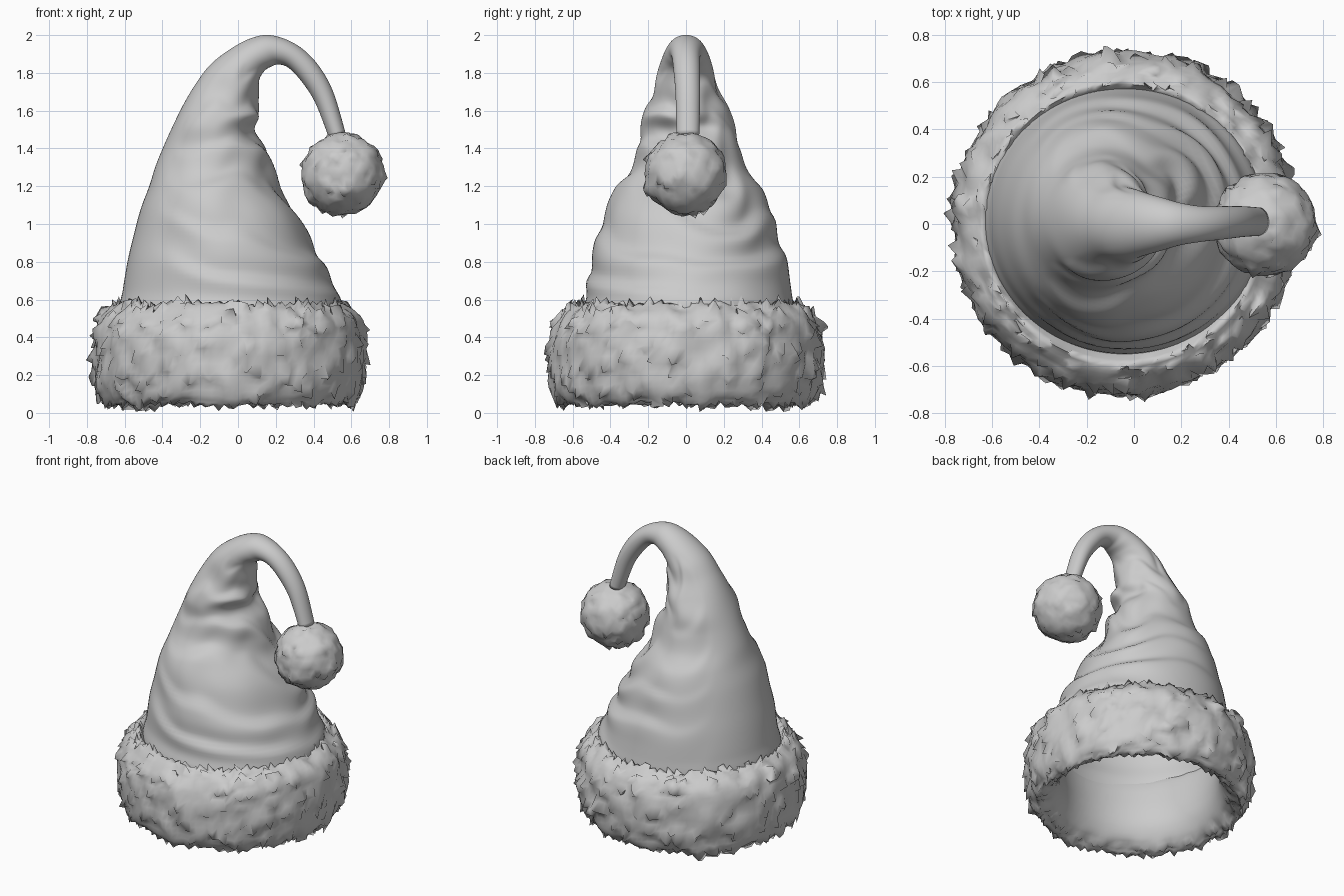
import bpy, bmesh, math, random
from mathutils import Vector, noise

if "Cube" in bpy.data.objects:
    bpy.data.objects.remove(bpy.data.objects["Cube"])

random.seed(7)
TAU = 2 * math.pi
UP = Vector((0, 0, 1))


def finish(bm, name, angle):
    bmesh.ops.recalc_face_normals(bm, faces=bm.faces)
    me = bpy.data.meshes.new(name)
    bm.to_mesh(me)
    bm.free()
    ob = bpy.data.objects.new(name, me)
    bpy.context.collection.objects.link(ob)
    bpy.ops.object.select_all(action='DESELECT')
    ob.select_set(True)
    bpy.context.view_layer.objects.active = ob
    bpy.ops.object.shade_smooth_by_angle(angle=math.radians(angle))
    return ob


def spline(rows, sub):
    """Catmull-Rom through rows of numbers."""
    out = []
    for i in range(len(rows) - 1):
        p = [rows[max(0, min(len(rows) - 1, i + k))] for k in (-1, 0, 1, 2)]
        for s in range(sub):
            t = s / sub
            out.append([0.5 * (2 * b + (c - a) * t + (2*a - 5*b + 4*c - d) * t*t
                               + (3*b - a - 3*c + d) * t**3) for a, b, c, d in zip(*p)])
    return out + [list(rows[-1])]


def loft(bm, rings, closed=False):
    vs = [[bm.verts.new(p) for p in r] for r in rings]
    n = len(vs[0])
    for i in range(len(vs) if closed else len(vs) - 1):
        a, b = vs[i], vs[(i + 1) % len(vs)]
        for j in range(n):
            k = (j + 1) % n
            bm.faces.new((a[j], a[k], b[k], b[j]))
    return vs


def comb(v, n, d, size, lift):
    """Pull one vertex out into a lock of fur leaning along d."""
    d = (d - n * d.dot(n)).normalized()
    v.co += d * size + n * lift


# Cloth cone: outer x, z / inner x, z of each ring, then y centre and y half width
rows = [(-.57, .22, .49, .22, 0, .53), (-.63, .50, .55, .50, .01, .56),
        (-.61, .65, .535, .62, .02, .545), (-.585, .80, .46, .77, .015, .52),
        (-.555, .93, .40, .88, .015, .485), (-.515, 1.08, .31, 1.04, .01, .445),
        (-.47, 1.20, .225, 1.17, .015, .385), (-.435, 1.31, .19, 1.28, .015, .305),
        (-.39, 1.42, .145, 1.40, .015, .265), (-.34, 1.53, .08, 1.50, .01, .25),
        (-.285, 1.64, .115, 1.58, .005, .215), (-.225, 1.74, .105, 1.67, 0, .17),
        (-.15, 1.84, .11, 1.75, 0, .15), (-.05, 1.92, .14, 1.81, 0, .13),
        (.06, 1.98, .18, 1.835, 0, .11), (.17, 2.0, .215, 1.845, 0, .09),
        (.30, 1.955, .27, 1.825, 0, .075), (.41, 1.86, .34, 1.75, .005, .07),
        (.50, 1.71, .41, 1.64, .01, .065), (.57, 1.48, .48, 1.46, .01, .06)]
rings = []
fine = spline(rows, 7)
for i, (ax, az, bx, bz, yc, hw) in enumerate(fine):
    f = i / (len(fine) - 1)
    # folds fade out towards the brim and along the tail
    fade = max(0, min(1, (f - .06) / .08)) * max(0, min(1, (.68 - f) / .12))
    c = Vector(((ax + bx) / 2, yc, (az + bz) / 2))
    u = Vector(((bx - ax) / 2, 0, (bz - az) / 2))
    ring = []
    for j in range(96):
        a = TAU * j / 96
        ca, sa = math.cos(a), math.sin(a)
        off = u * ca + Vector((0, hw * sa, 0))
        p = c + off
        wob = noise.noise(Vector((ca * 1.2, sa * 1.2, p.z * 1.6)))
        ph = p.z / .23 + .45 * math.sin(a + .4) + .8 * wob
        saw = ph % 1
        fold = saw / .68 if saw < .68 else (1 - saw) / .32      # soft lap shape
        fold = fold * fold * (3 - 2 * fold) - .5
        mask = max(0, (ca + .75) / 1.75) ** .6
        mask *= .55 + .6 * noise.noise(Vector((ca * 1.6, sa * 1.6, p.z * 1.7 + 5)))
        ring.append(p + off.normalized() * (.055 * fold + .02 * wob) * mask * fade)
    rings.append(ring)
bm = bmesh.new()
loft(bm, rings)
hat = finish(bm, "hat_cloth", 60)
m = hat.modifiers.new("thickness", 'SOLIDIFY')
m.thickness = .015
m.offset = -1

# Fur brim: closed radius / height profile swept round, then combed into locks
prof = [(.505, .30), (.51, .20), (.545, .115), (.595, .07), (.645, .05), (.69, .09), (.715, .18),
        (.722, .30), (.712, .42), (.685, .50), (.635, .55), (.59, .57), (.54, .50)]
CX, N, SUB = -.045, 132, 3
loop = spline(prof + [prof[0]], SUB)[:-1]
rings = []
for i, (r, z) in enumerate(loop):
    ring = []
    for j in range(N):
        a = TAU * (j + random.uniform(-.25, .25)) / N
        e = Vector((math.cos(a), math.sin(a), 0))
        q = e * r + UP * z
        w = max(0, min(1, (r - .54) / .06))
        k = noise.noise(q * 9) * .022 + noise.noise(Vector((a * 9 + z * 8, z * 5, 3))) * .018
        n = Vector((e.x * (r - .6), e.y * (r - .6), (z - .3) * .5)).normalized()
        ring.append(q + n * k * w + Vector((CX, 0, 0)))
    rings.append(ring)
bm = bmesh.new()
vs = loft(bm, rings, closed=True)
bmesh.ops.recalc_face_normals(bm, faces=bm.faces)
bm.normal_update()
R = random.uniform
normals = [[v.normal.copy() for v in r] for r in vs]
TOP, LOW = 11 * SUB, 4 * SUB
for i, ring in enumerate(vs):
    for j, v in enumerate(ring):
        a = TAU * j / N
        out = Vector((math.cos(a), math.sin(a), 0))
        side = Vector((-math.sin(a), math.cos(a), 0))
        n = normals[i][j]
        if i == TOP:                                    # fringe standing against the cloth
            if j % 2:
                v.co += UP * R(.01, .05) + side * R(-.02, .02)
        elif i == LOW or i == LOW - 3:                  # ragged lower edge
            if j % 2:
                v.co += UP * R(-.035, 0) + out * R(-.01, .02)
        elif LOW < i < TOP and random.random() < .11:   # locks over the outside
            way = 1 if i > 9 * SUB else -1
            comb(v, n, UP * way + side * R(-.9, .9), R(.02, .05), R(.012, .034))
        elif 2 * SUB < i < LOW and random.random() < .08:
            comb(v, n, out + side * R(-.6, .6), R(.01, .03), R(.005, .02))
finish(bm, "fur_brim", 95)

# Pompom: lumpy ball combed downwards from the tail
C = Vector((.553, -.003, 1.265))
bm = bmesh.new()
bmesh.ops.create_icosphere(bm, subdivisions=4, radius=1)
for v in bm.verts:
    d = v.co.normalized()
    v.co = C + d * (.217 + .018 * noise.noise(d * 4) + .012 * noise.noise(d * 8))
    if random.random() < .07:
        comb(v, d, Vector((R(-.7, .7), R(-.7, .7), -1)), R(.01, .03), R(.006, .02))
finish(bm, "pompom", 95)
